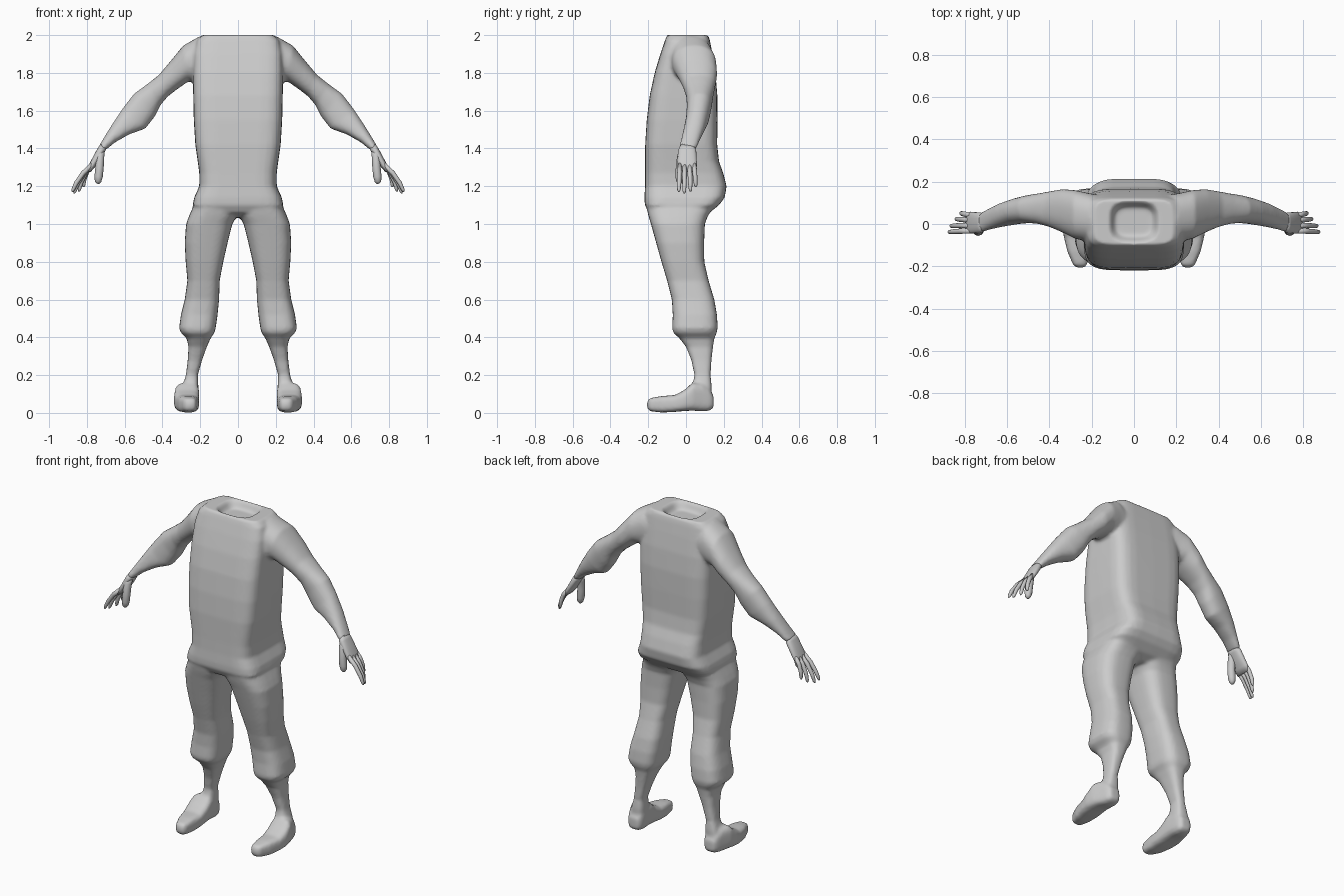
import bpy, bmesh, math
from mathutils import Vector

grey = bpy.data.materials.new("clay_grey")
grey.diffuse_color = (0.6, 0.6, 0.6, 1)


def ring(c, u, v, power=2.0, n=32):
    """Rounded-square ring about c, spanned by half axes u and v."""
    pts = []
    for i in range(n):
        a = 2 * math.pi * i / n
        co, si = math.cos(a), math.sin(a)
        pts.append(Vector(c) + Vector(u) * math.copysign(abs(co) ** (2 / power), co)
                   + Vector(v) * math.copysign(abs(si) ** (2 / power), si))
    return pts


def level(z, x0, x1, y0, y1, power=3):
    """Horizontal ring from its extents."""
    return ring(((x0 + x1) / 2, (y0 + y1) / 2, z), ((x1 - x0) / 2, 0, 0), (0, (y1 - y0) / 2, 0), power)


def loft(bm, rings, mirror=False):
    """Closed tube through the rings, optionally mirrored in x."""
    for s in ((1, -1) if mirror else (1,)):
        vs = [[bm.verts.new((p.x * s, p.y, p.z)) for p in r] for r in rings]
        n = len(vs[0])
        faces = [bm.faces.new(vs[0]), bm.faces.new(vs[-1][::-1])]
        for a, b in zip(vs, vs[1:]):
            for i in range(n):
                j = (i + 1) % n
                faces.append(bm.faces.new((a[j], a[i], b[i], b[j])))
        bmesh.ops.recalc_face_normals(bm, faces=faces)


def finish(bm, name):
    me = bpy.data.meshes.new(name)
    bm.to_mesh(me)
    bm.free()
    me.materials.append(grey)
    me.polygons.foreach_set("use_smooth", [True] * len(me.polygons))
    ob = bpy.data.objects.new(name, me)
    bpy.context.collection.objects.link(ob)
    return ob


body = bmesh.new()

# torso: height, half width, front, back; then the neck socket
torso = [(1.035, .12, -.13, .07), (1.06, .215, -.195, .125), (1.10, .24, -.218, .175),
         (1.14, .232, -.22, .205), (1.20, .205, -.217, .215), (1.27, .205, -.216, .197),
         (1.33, .213, -.216, .175), (1.42, .226, -.216, .165), (1.55, .234, -.208, .167),
         (1.68, .237, -.192, .166), (1.80, .238, -.166, .156), (1.90, .235, -.136, .14),
         (1.97, .22, -.112, .127), (2.0, .19, -.10, .118)]
rings = [level(z, -w, w, f, b, 5) for z, w, f, b in torso]
rings += [level(2.0, -.115, .115, -.085, .105, 3.5), level(1.985, -.105, .105, -.075, .095, 3.5),
          level(1.955, -.09, .09, -.06, .08, 3)]
loft(body, rings)

# legs and trouser cuffs: height, inner x, outer x, front, back
legs = [(1.16, .01, .21, -.20, .17), (1.08, .0, .243, -.208, .14), (1.04, .008, .26, -.198, .115),
        (1.0, .03, .275, -.186, .10), (.9, .055, .282, -.158, .096), (.8, .078, .277, -.13, .097),
        (.7, .097, .268, -.10, .12), (.6, .10, .282, -.075, .15), (.52, .108, .302, -.07, .164),
        (.45, .118, .312, -.073, .168), (.425, .124, .303, -.068, .163), (.395, .145, .272, -.035, .15),
        (.35, .165, .262, 0, .143), (.28, .19, .266, .028, .135), (.2, .213, .276, .045, .13),
        (.15, .21, .29, .035, .135), (.08, .21, .31, .02, .135)]
loft(body, [level(*r, power=3) for r in legs], True)

# feet: y, inner x, outer x, bottom, top
feet = [(-.207, .24, .268, .03, .055), (-.195, .222, .287, .01, .077), (-.13, .212, .315, .002, .089),
        (-.06, .206, .332, .005, .094), (-.01, .205, .34, .01, .12), (.035, .205, .335, .012, .16),
        (.09, .208, .315, .008, .155), (.125, .212, .303, .012, .125), (.146, .228, .288, .028, .09)]
loft(body, [ring(((a + b) / 2, y, (c + d) / 2), ((b - a) / 2, 0, 0), (0, 0, (d - c) / 2), 3.5)
            for y, a, b, c, d in feet], True)

# arms: upper edge x z, lower edge x z, front, back
arms = [(.12, 1.98, .12, 1.74, -.09, .13), (.21, 1.99, .21, 1.745, -.085, .145),
        (.29, 1.945, .262, 1.755, -.07, .16), (.355, 1.865, .32, 1.715, -.04, .165),
        (.42, 1.788, .37, 1.677, -.015, .155), (.485, 1.737, .41, 1.63, 0, .145),
        (.55, 1.69, .44, 1.57, .005, .137), (.612, 1.61, .49, 1.505, .0, .122),
        (.665, 1.53, .575, 1.475, -.012, .10), (.705, 1.465, .65, 1.433, -.025, .075),
        (.738, 1.41, .705, 1.388, -.04, .055)]
loft(body, [ring(((a + c) / 2, (f + b) / 2, (z + w) / 2), ((a - c) / 2, 0, (z - w) / 2),
                 (0, (b - f) / 2, 0), 2.3) for a, z, c, w, f, b in arms], True)

ob = finish(body, "body")
m = ob.modifiers.new("blend", 'REMESH')
m.mode = 'VOXEL'
m.voxel_size = .01
m.use_smooth_shade = True
m = ob.modifiers.new("soften", 'SMOOTH')
m.factor = .5
m.iterations = 4


def tube(bm, pts):
    """Round finger through (x, y, z, radius) points."""
    rings = []
    for i, p in enumerate(pts):
        q, o = pts[min(i + 1, len(pts) - 1)], pts[max(i - 1, 0)]
        t = (Vector(q[:3]) - Vector(o[:3])).normalized()
        u = t.cross(Vector((0, 1, 0))).normalized()
        rings.append(ring(p[:3], u * p[3], t.cross(u) * p[3], 2, 12))
    loft(bm, rings, True)


# palms
palms = bmesh.new()
palm = [(.71, 1.415, .036, .02, 0.006), (.725, 1.39, .048, .021, .006), (.748, 1.35, .05, .02, .006),
        (.772, 1.31, .052, .017, .006), (.79, 1.28, .046, .011, .006)]
loft(palms, [ring((x, y, z), (t * .87, 0, t * .5), (0, w, 0), 2.5, 20) for x, z, w, t, y in palm], True)
finish(palms, "palms")

# fingers: tip x, tip y, tip z, root y
fingers = bmesh.new()
for tx, ty, tz, ry in ((.878, -.038, 1.17, -.032), (.868, -.009, 1.162, -.007),
                       (.842, .024, 1.172, .019), (.818, .052, 1.195, .043)):
    rx, rz = .772, 1.315
    pts = []
    for t, r in ((0, .012), (.35, .0125), (.7, .0115), (.93, .009), (1, .004)):
        bulge = .012 * math.sin(math.pi * t)
        pts.append((rx + (tx - rx) * t + bulge, ry + (ty - ry) * t, rz + (tz - rz) * t + bulge * .5, r))
    tube(fingers, pts)
finish(fingers, "fingers")

# thumbs
thumbs = bmesh.new()
tube(thumbs, [(.722, -.01, 1.40, .018), (.73, -.025, 1.36, .022), (.733, -.032, 1.30, .022),
              (.738, -.034, 1.25, .022), (.741, -.034, 1.225, .017), (.742, -.034, 1.213, .007)])
finish(thumbs, "thumbs")
